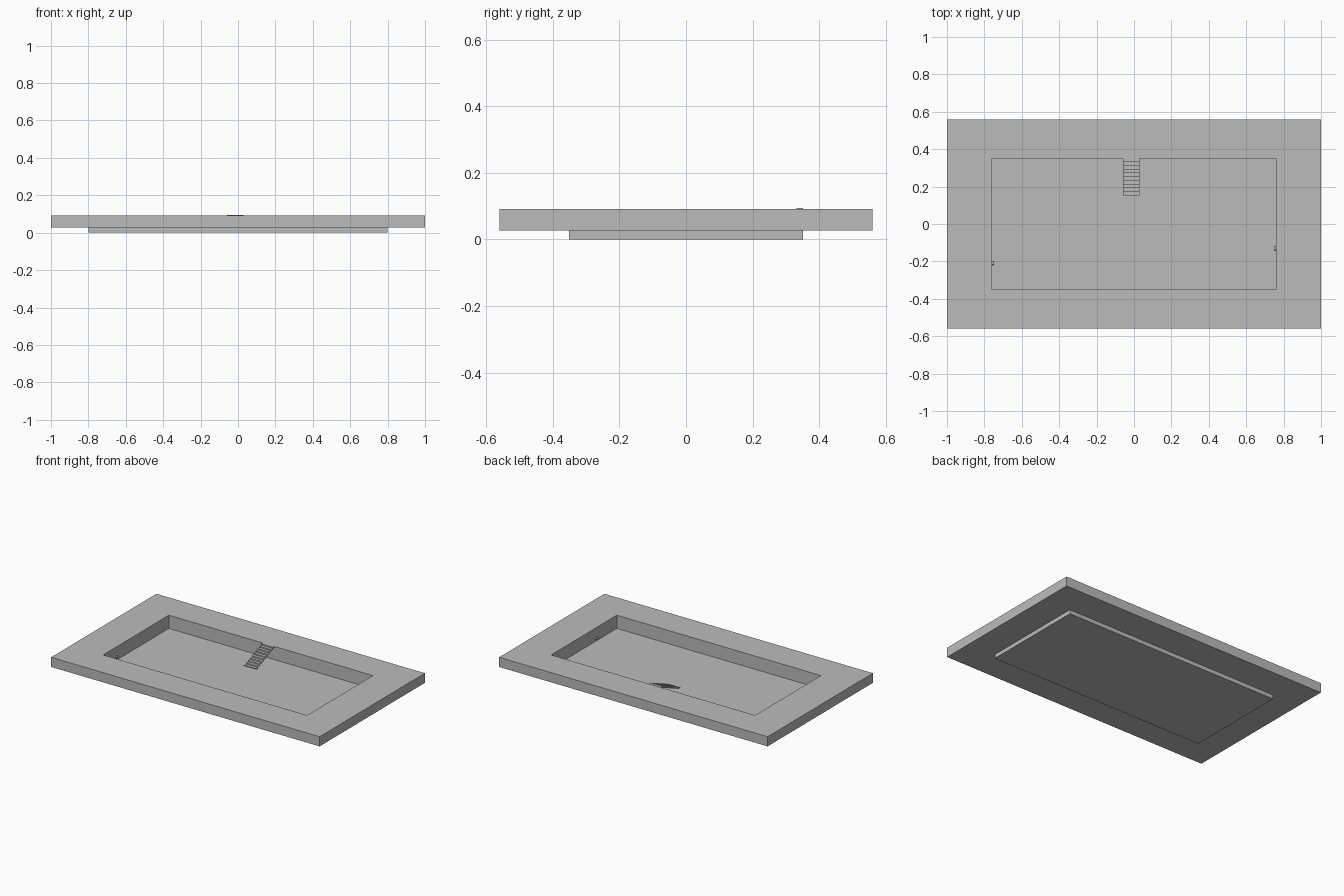
import bpy, bmesh
from mathutils import Matrix

cube = bpy.data.objects.get("Cube")
if cube:
    bpy.data.objects.remove(cube, do_unlink=True)

grey = bpy.data.materials.new("concrete_grey")
grey.use_nodes = True
colour = (0.5, 0.5, 0.5, 1)
grey.diffuse_color = colour
grey.node_tree.nodes["Principled BSDF"].inputs["Base Color"].default_value = colour


def finish(bm, name):
    bmesh.ops.recalc_face_normals(bm, faces=bm.faces)
    mesh = bpy.data.meshes.new(name)
    bm.to_mesh(mesh)
    bm.free()
    mesh.materials.append(grey)
    obj = bpy.data.objects.new(name, mesh)
    bpy.context.collection.objects.link(obj)
    return obj


# Deck and basin: rectangular rings lofted from the pool floor to the underside
rings = [(0.76, 0.35, 0.003), (0.76, 0.35, 0.092), (1, 0.56, 0.092),
         (1, 0.56, 0.027), (0.8, 0.352, 0.027), (0.8, 0.352, 0)]
bm = bmesh.new()
loops = [[bm.verts.new((sx * x, sy * y, z))
          for sx, sy in ((-1, -1), (1, -1), (1, 1), (-1, 1))]
         for x, y, z in rings]
for low, high in zip(loops, loops[1:]):
    for i in range(4):
        j = (i + 1) % 4
        bm.faces.new((low[i], low[j], high[j], high[i]))
bm.faces.new(loops[0])
bm.faces.new(loops[-1])
finish(bm, "pool_deck_and_basin")

# Open steps: a thin zigzag descending from the back rim to the floor
STEPS = 10
run, rise = 0.2 / STEPS, 0.084 / STEPS
line = []
for i in range(STEPS):
    z = 0.094 - i * rise
    line += [(0.352 - i * run, z), (0.352 - (i + 1) * run, z)]
outline = line + [(y, z - 0.004) for y, z in reversed(line)]
bm = bmesh.new()
n = len(line)
sides = [[bm.verts.new((x, y, z)) for y, z in outline] for x in (-0.06, 0.03)]
total = len(outline)
for i in range(total):
    j = (i + 1) % total
    bm.faces.new((sides[0][i], sides[0][j], sides[1][j], sides[1][i]))
for side in sides:
    for i in range(n - 1):
        bm.faces.new((side[i], side[i + 1], side[total - 2 - i], side[total - 1 - i]))
finish(bm, "pool_steps")


# Small round fittings on the end walls
def wall_fitting(name, x, y, z, radius):
    bm = bmesh.new()
    bmesh.ops.create_cone(bm, cap_ends=True, segments=12, radius1=radius,
                          radius2=radius, depth=0.012,
                          matrix=Matrix.Translation((x, y, z))
                          @ Matrix.Rotation(1.5708, 4, "Y"))
    finish(bm, name)


wall_fitting("left_wall_inlet", 0.757, -0.13, 0.022, 0.011)
wall_fitting("right_wall_inlet", -0.757, -0.21, 0.025, 0.009)
